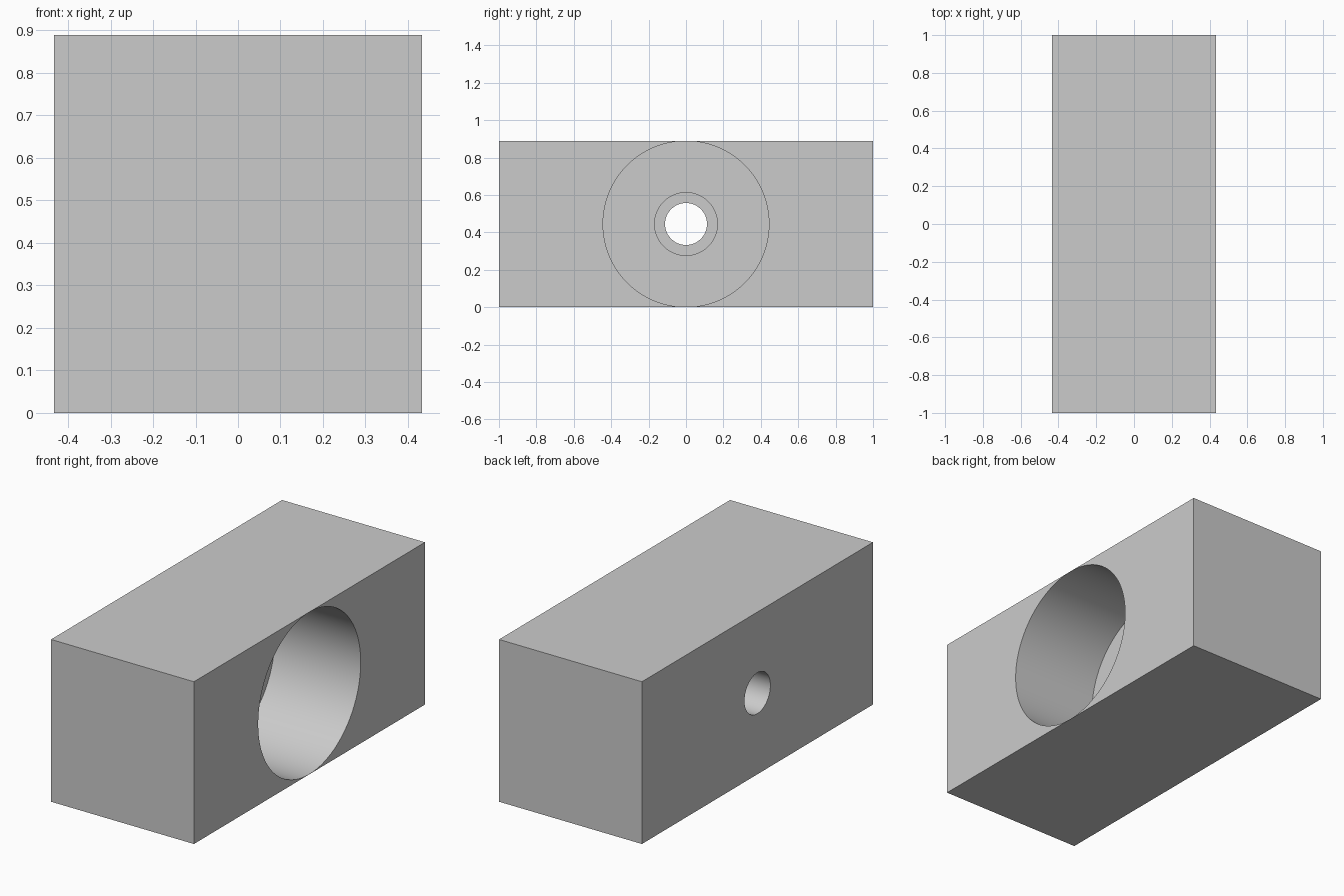
import bpy
import math

WIDTH, LENGTH, HEIGHT = 0.866, 2.0, 0.889
FACE_X = WIDTH / 2

default = bpy.data.objects.get("Cube")
if default:
    bpy.data.objects.remove(default, do_unlink=True)

# Plain grey for the whole block
grey = bpy.data.materials.new("light grey")
grey.use_nodes = True
colour = (0.6, 0.6, 0.6, 1.0)
grey.diffuse_color = colour
grey.node_tree.nodes["Principled BSDF"].inputs["Base Color"].default_value = colour

# Rectangular block
bpy.ops.mesh.primitive_cube_add(size=1, location=(0, 0, HEIGHT / 2))
block = bpy.context.object
block.name = "bored_block"
block.scale = (WIDTH, LENGTH, HEIGHT)
bpy.ops.object.transform_apply(location=False, rotation=False, scale=True)
block.data.materials.append(grey)


def bore(name, radius, start, end):
    """Cut a round hole along x between two positions."""
    bpy.ops.mesh.primitive_cylinder_add(
        vertices=128, radius=radius, depth=end - start,
        location=((start + end) / 2, 0, HEIGHT / 2),
        rotation=(0, math.pi / 2, 0))
    cutter = bpy.context.object
    cutter.name = name
    cutter.data.materials.append(grey)
    cut = block.modifiers.new(name, 'BOOLEAN')
    cut.operation = 'DIFFERENCE'
    cut.solver = 'EXACT'
    cut.object = cutter
    bpy.ops.object.select_all(action='DESELECT')
    block.select_set(True)
    bpy.context.view_layer.objects.active = block
    bpy.ops.object.modifier_apply(modifier=name)
    bpy.data.objects.remove(cutter, do_unlink=True)


# Wide pocket, stepped recess in its floor, and through hole
pocket_floor = FACE_X - 0.52
bore("pocket", 0.4437, pocket_floor, FACE_X + 0.1)
bore("recess", 0.168, pocket_floor - 0.17, FACE_X + 0.1)
bore("through_hole", 0.112, -FACE_X - 0.1, FACE_X + 0.1)

# Smooth bore walls, crisp edges
bpy.ops.object.shade_smooth_by_angle(angle=math.radians(30))
